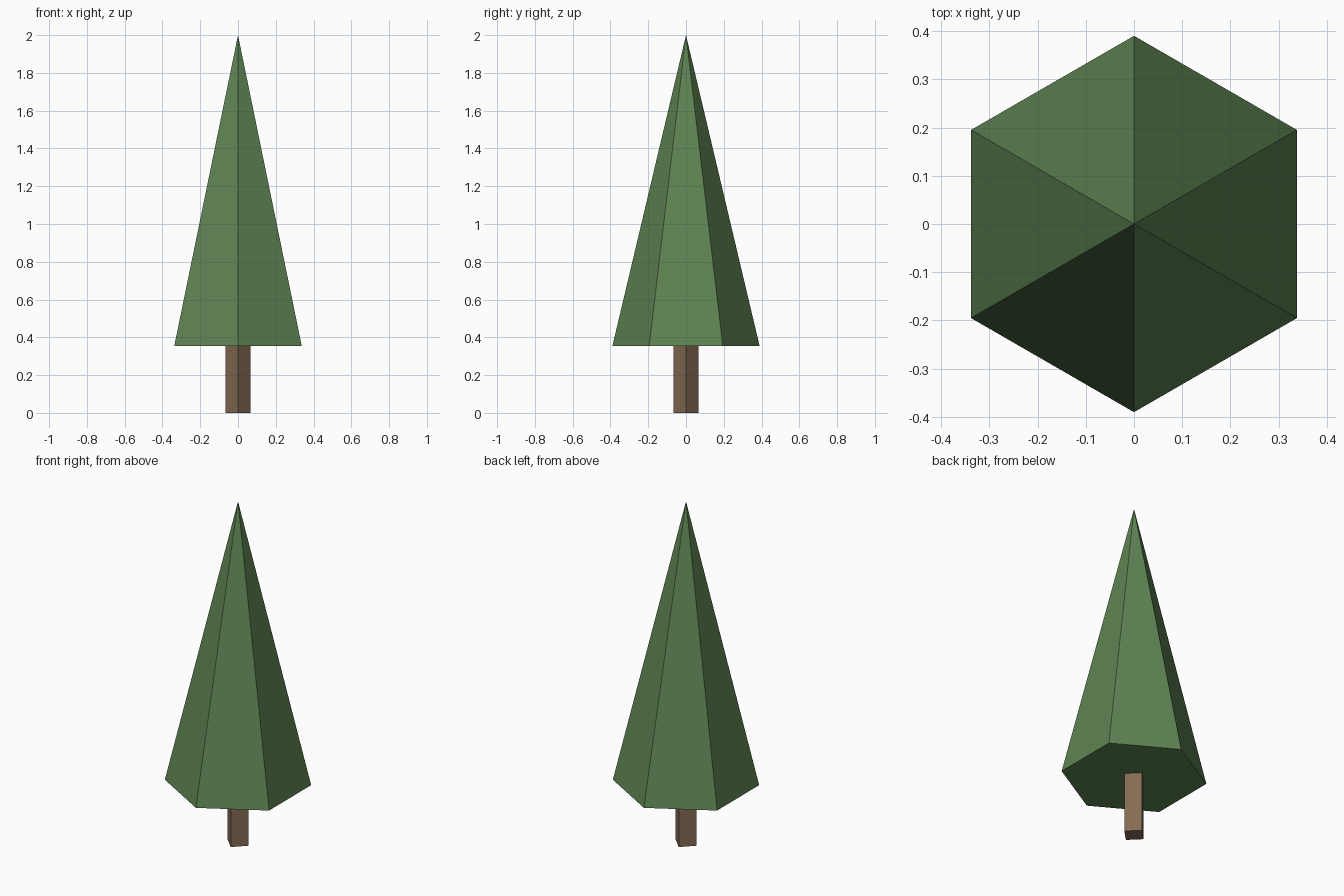
import bpy

if "Cube" in bpy.data.objects:
    bpy.data.objects.remove(bpy.data.objects["Cube"])


def make_material(name, color):
    mat = bpy.data.materials.new(name)
    mat.diffuse_color = (*color, 1.0)
    mat.use_nodes = True
    mat.node_tree.nodes["Principled BSDF"].inputs["Base Color"].default_value = mat.diffuse_color
    return mat


def add_part(name, sides, r_bottom, r_top, z0, z1, mat):
    # flat-faced prism or cone, first corner on the +y axis
    bpy.ops.mesh.primitive_cone_add(
        vertices=sides, radius1=r_bottom, radius2=r_top, depth=z1 - z0,
        end_fill_type='NGON', location=(0, 0, (z0 + z1) / 2))
    obj = bpy.context.object
    obj.name = name
    obj.data.materials.append(mat)
    return obj


bark = make_material("bark_brown", (0.235, 0.149, 0.086))
needles = make_material("needle_green", (0.112, 0.228, 0.086))

# Four-sided trunk, corners on the axes
add_part("trunk", 4, 0.067, 0.067, 0.0, 0.353, bark)

# Six-sided closed foliage cone
add_part("foliage", 6, 0.39, 0.0, 0.353, 2.0, needles)
